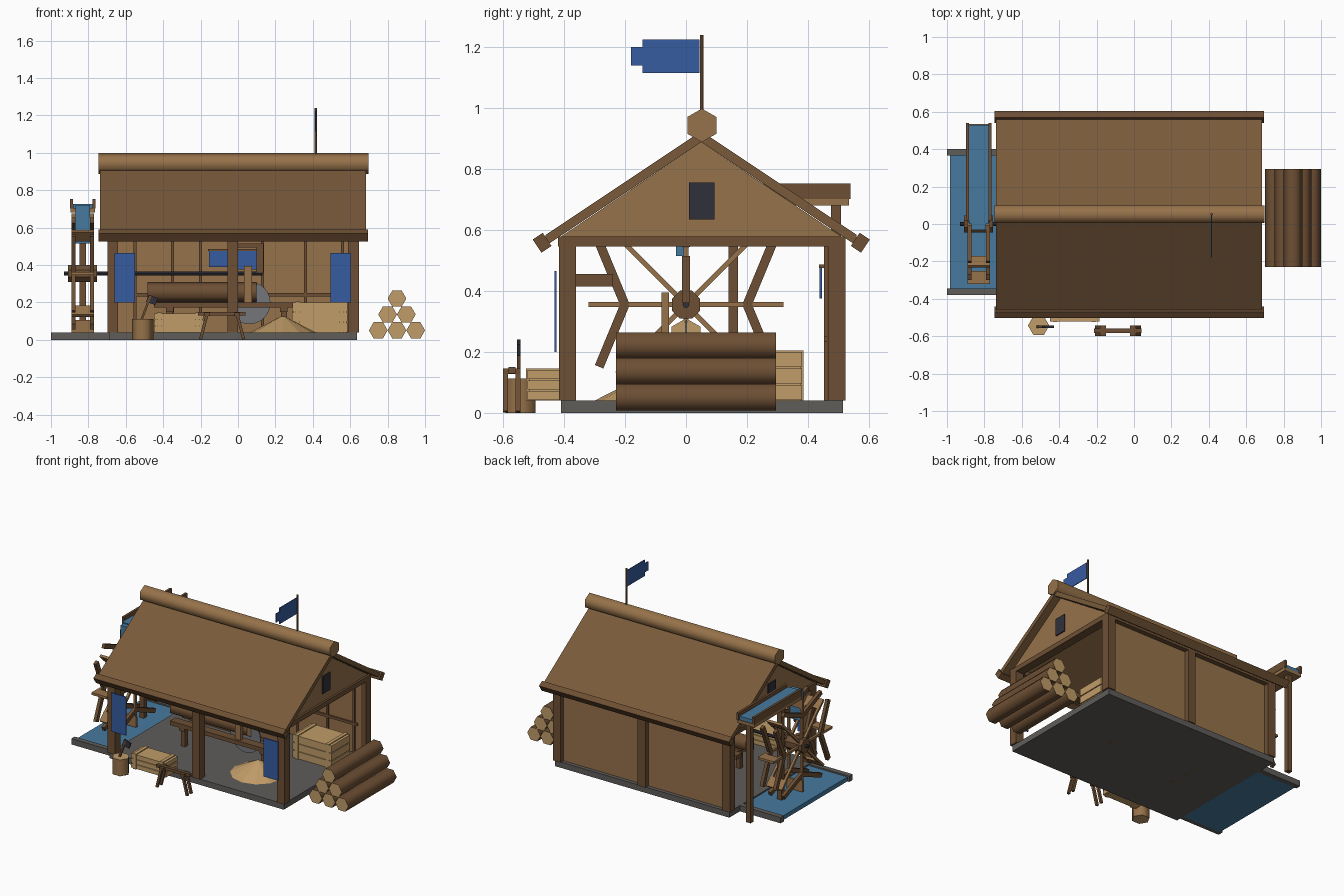
import bpy, bmesh, math
from mathutils import Vector, Matrix

if "Cube" in bpy.data.objects:
    bpy.data.objects.remove(bpy.data.objects["Cube"])


def mat(name, hexa):
    c = [int(hexa[i:i + 2], 16) / 255 for i in (0, 2, 4)]
    m = bpy.data.materials.new(name)
    m.diffuse_color = [((v + .055) / 1.055) ** 2.4 if v > .04 else v / 12.92 for v in c] + [1]
    m.use_nodes = True
    m.node_tree.nodes["Principled BSDF"].inputs["Base Color"].default_value = m.diffuse_color
    return m


DARK = mat("dark timber", "6d4f34")
ROOF = mat("roof brown", "785a3a")
WOOD = mat("mid wood", "96724a")
PALE = mat("pale cut wood", "c09c68")
STONE = mat("grey stone", "5f5d5a")
WATER = mat("water blue", "467a9e")
CLOTH = mat("blue cloth", "365ca0")
IRON = mat("dark iron", "30303a")
STEEL = mat("saw steel", "74767a")


def finish(name, bm, mats, smooth=None):
    bmesh.ops.recalc_face_normals(bm, faces=bm.faces)
    me = bpy.data.meshes.new(name)
    bm.to_mesh(me)
    bm.free()
    for m in mats:
        me.materials.append(m)
    if smooth:
        me.shade_smooth()
        me.set_sharp_from_angle(angle=math.radians(smooth))
    ob = bpy.data.objects.new(name, me)
    bpy.context.collection.objects.link(ob)
    return ob


def box(name, m, x0, x1, y0, y1, z0, z1, rot=None):
    """Box by its limits, optionally turned about x around its centre."""
    bm = bmesh.new()
    bmesh.ops.create_cube(bm, size=1)
    M = Matrix.Translation(((x0 + x1) / 2, (y0 + y1) / 2, (z0 + z1) / 2))
    if rot:
        M = M @ Matrix.Rotation(rot, 4, 'X')
    bm.transform(M @ Matrix.Diagonal((x1 - x0, y1 - y0, z1 - z0, 1)))
    return finish(name, bm, [m])


def bar(name, m, p, q, w, t):
    """Square bar between two points."""
    p, q = Vector(p), Vector(q)
    bm = bmesh.new()
    bmesh.ops.create_cube(bm, size=1)
    R = (q - p).to_track_quat('Z', 'Y').to_matrix().to_4x4()
    bm.transform(Matrix.Translation((p + q) / 2) @ R @ Matrix.Diagonal((w, t, (q - p).length, 1)))
    return finish(name, bm, [m])


def extrude(name, mats, pts, axis, a, b, smooth=None):
    """Profile pushed along an axis; the caps take the last material."""
    def at(p, s):
        v = list(p)
        v.insert(axis, s)
        return v
    bm = bmesh.new()
    lo = [bm.verts.new(at(p, a)) for p in pts]
    hi = [bm.verts.new(at(p, b)) for p in pts]
    for c in (lo, hi):
        bm.faces.new(c).material_index = len(mats) - 1
    n = len(pts)
    for i in range(n):
        bm.faces.new((lo[i], lo[(i + 1) % n], hi[(i + 1) % n], hi[i]))
    return finish(name, bm, mats, smooth)


def ring(u, v, r, n, start=0):
    return [(u + r * math.cos(start + math.tau * i / n),
             v + r * math.sin(start + math.tau * i / n)) for i in range(n)]


# foundation and mill race
box("foundation", STONE, -.69, .635, -.41, .515, 0, .04)
box("race_water", WATER, -.985, -.69, -.35, .365, 0, .03)
box("race_kerb_back", STONE, -1, -.69, .365, .4, 0, .04)
box("race_kerb_front", STONE, -1, -.69, -.38, -.345, 0, .04)

# posts, beams and back wall
for i, x in enumerate((-.67, -.028, .617)):
    box(f"front_post_{i}", DARK, x - .029, x + .029, -.417, -.36, .04, .55)
    box(f"back_post_{i}", DARK, x - .029, x + .029, .465, .523, .04, .55)
box("front_beam", DARK, -.699, .646, -.42, -.36, .545, .578)
box("back_beam", DARK, -.699, .646, .465, .523, .545, .578)
box("back_wall", WOOD, -.66, .61, .462, .49, .04, .56)
for i, x in enumerate((-.55, -.35, -.2, .13, .36, .56)):
    box(f"wall_stud_{i}", DARK, x - .008, x + .008, .453, .462, .04, .55)
box("wall_rail", DARK, -.64, .59, .452, .462, .232, .25)
box("side_rail", DARK, -.69, -.65, -.36, -.24, .415, .455)

# gables with window plates
for side, x, o in (("left", -.67, -1), ("right", .617, 1)):
    box(f"{side}_end_beam", DARK, x - .029, x + .029, -.42, .523, .545, .578)
    extrude(f"{side}_gable", [WOOD], [(-.415, .575), (.515, .575), (.05, .888)], 0, x - .015, x + .015)
    w = x + o * .018
    box(f"{side}_window", IRON, w - .004, w + .004, .01, .093, .635, .755)

# roof, eave boards and ridge log
H = .51
extrude("roof", [ROOF], [(.05 - H, .548), (.05, .888), (.05 + H, .548),
                         (.05 + H, .584), (.05, .924), (.05 - H, .584)], 0, -.737, .685)
for side, s in (("front", -1), ("back", 1)):
    y = .05 + s * .522
    box(f"{side}_eave_board", DARK, -.747, .695, y - .02, y + .02, .532, .584, -s * math.radians(33.7))
extrude("ridge_log", [WOOD], ring(.052, .943, .055, 6, math.pi / 6), 0, -.747, .697, 65)

# flag
extrude("flag_pole", [DARK], ring(.415, .052, .007, 6), 2, .95, 1.24)
extrude("flag", [CLOTH], [(.045, 1.115), (-.143, 1.115), (-.143, 1.14), (-.18, 1.14),
                          (-.18, 1.2), (-.143, 1.2), (-.143, 1.225), (.045, 1.225)], 0, .412, .418)

# hanging cloths
box("left_banner", CLOTH, -.66, -.55, -.432, -.424, .2, .465)
box("right_banner", CLOTH, .495, .605, -.432, -.424, .2, .465)
extrude("wall_banner", [CLOTH], [(-.155, .39), (0, .39), (0, .375), (.1, .375), (.1, .475), (-.155, .475)],
        1, .438, .446)
box("wall_banner_rod", DARK, -.16, .11, .436, .453, .475, .487)

# water wheel
WX, WZ = -.83, .355
extrude("wheel_hub", [DARK], ring(0, WZ, .05, 8, math.pi / 8), 0, -.91, -.755)
extrude("drive_shaft", [IRON], ring(0, WZ, .011, 8), 0, -.93, .13)
for k in range(8):
    a = k * math.tau / 8
    c, s = math.cos(a), math.sin(a)
    for j, x in enumerate((WX - .05, WX + .05)):
        bar(f"spoke_{k}_{j}", WOOD, (x, .03 * c, WZ + .03 * s), (x, .3 * c, WZ + .3 * s), .016, .016)
        b = a + math.pi / 8
        y, z, t = .262 * math.cos(b), WZ + .262 * math.sin(b), -b - math.pi / 2
        dy, dz = .112 * math.cos(t), .112 * math.sin(t)
        bar(f"rim_board_{k}_{j}", DARK, (x, y - dy, z - dz), (x, y + dy, z + dz), .022, .03)
    box(f"paddle_{k}", WOOD, WX - .06, WX + .06, .285 * c - .035, .285 * c + .035,
        WZ + .285 * s - .008, WZ + .285 * s + .008, a)

# feed trough
box("trough_floor", WOOD, -.895, -.765, .02, .535, .68, .702)
for i, x in enumerate((-.889, -.771)):
    box(f"trough_side_{i}", DARK, x - .008, x + .008, .02, .54, .702, .752)
box("trough_water", WATER, -.881, -.779, .0, .53, .702, .727)
box("falling_water", WATER, -.87, -.79, -.033, 0, .515, .72)
for i, y in enumerate((.492, .155)):
    box(f"trough_post_{i}", DARK, -.847, -.813, y - .016, y + .016, 0, .68)

# saw bench, log and blade
for i, y in enumerate((-.065, .065)):
    box(f"bench_rail_{i}", DARK, -.45, .295, y - .03, y + .03, .172, .2)
for x in (-.365, .245):
    box("bench_cross", DARK, x - .02, x + .02, -.09, .09, .15, .172)
    for y in (-.06, .06):
        box("bench_leg", DARK, x - .016, x + .016, y - .016, y + .016, 0, .172)
extrude("saw_log", [DARK, PALE], ring(0, .255, .055, 6, math.pi / 6), 0, -.485, .1, 65)
extrude("saw_blade", [STEEL], ring(.06, .198, .114, 24), 1, -.004, .004)
box("saw_guard", WOOD, .033, .075, -.08, -.055, .2, .395)
box("shaft_hanger", DARK, .1, .135, -.013, .013, .36, .515)
box("hanger_arm", DARK, .0, .135, -.013, .013, .495, .515)

# sawdust heap
bm = bmesh.new()
bmesh.ops.create_cone(bm, cap_ends=True, segments=12, radius1=.175, radius2=.01, depth=.085,
                      matrix=Matrix.Translation((.24, -.125, .0825)))
finish("sawdust_heap", bm, [PALE])


# crates with board strips
def crate(name, x0, x1, y0, y1, z0, z1):
    box(name, PALE, x0 + .006, x1 - .006, y0 + .006, y1 - .006, z0, z1 - .004)
    h = (z1 - z0) / 3
    for i in range(3):
        box(f"{name}_board_{i}", PALE, x0, x1, y0, y1, z0 + i * h + .003, z0 + (i + 1) * h - .003)
    for i, x in enumerate((x0 + .03, x1 - .03)):
        box(f"{name}_batten_{i}", PALE, x - .012, x + .012, y0 - .004, y1 + .004, z0, z1 + .003)


crate("front_crate", -.45, -.185, -.52, -.39, .04, .143)
crate("back_crate", .29, .585, .18, .381, .04, .202)

# stacked logs
for row in range(3):
    for i in range(3 - row):
        extrude(f"stacked_log_{row}_{i}", [DARK, PALE],
                ring(.75 + .05 * row + .1 * i, .051 + .085 * row, .05, 6), 1, -.23, .295, 65)

# chopping block and axe
extrude("chopping_block", [WOOD, PALE], ring(-.51, -.543, .057, 6), 2, 0, .112, 65)
bar("axe_handle", DARK, (-.515, -.549, .11), (-.468, -.549, .235), .012, .012)
bar("axe_head", IRON, (-.485, -.549, .222), (-.435, -.549, .205), .012, .04)

# sawhorse
box("sawhorse_top", DARK, -.215, .04, -.582, -.56, .13, .15)
for x, o in ((-.165, -.035), (-.005, .035)):
    box("sawhorse_cross", DARK, x - .016, x + .016, -.6, -.543, .128, .146)
    for y in (-.592, -.551):
        bar("sawhorse_leg", DARK, (x, y, .14), (x + o, y, .004), .016, .016)
